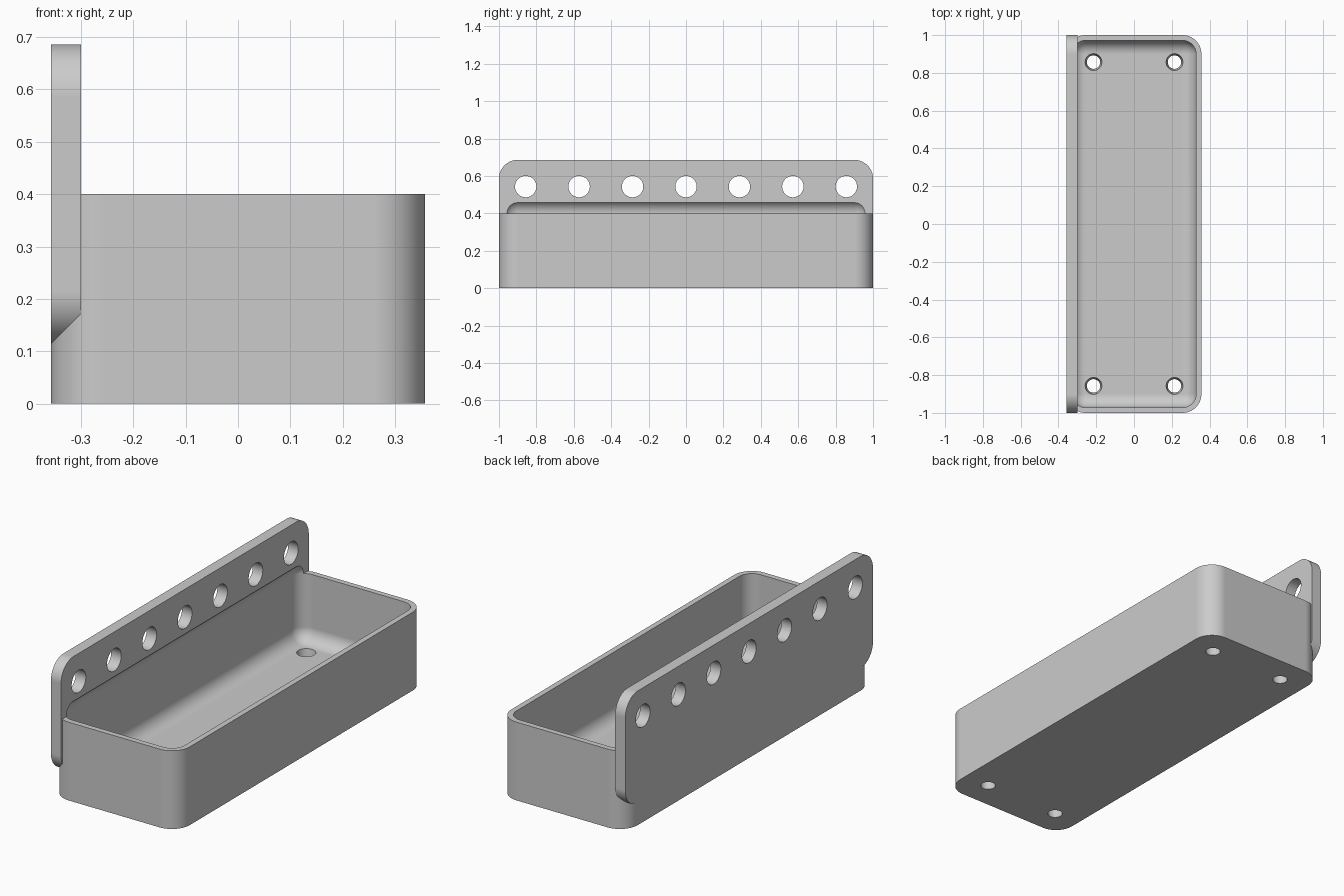
import bpy, bmesh, math
from mathutils import Matrix, Vector

cube = bpy.data.objects.get("Cube")
if cube:
    bpy.data.objects.remove(cube, do_unlink=True)

UNIT = 1 / 35                      # one wall thickness
HALF_W, HALF_L, TRAY_H = 12.5 * UNIT, 35 * UNIT, 14 * UNIT
PANEL_T, PANEL_LOW, PANEL_TOP = 2 * UNIT, 4 * UNIT, 24 * UNIT
WALL, FLOOR, RADIUS = UNIT, 2 * UNIT, 3.5 * UNIT

grey = bpy.data.materials.new("light grey")
grey.use_nodes = True
colour = (0.6, 0.6, 0.6, 1)
grey.diffuse_color = colour
grey.node_tree.nodes["Principled BSDF"].inputs["Base Color"].default_value = colour


def finish(name, bm):
    bmesh.ops.recalc_face_normals(bm, faces=bm.faces)
    mesh = bpy.data.meshes.new(name)
    bm.to_mesh(mesh)
    bm.free()
    mesh.materials.append(grey)
    obj = bpy.data.objects.new(name, mesh)
    bpy.context.collection.objects.link(obj)
    return obj


def box(name, low, high, radius, axis=None, segments=16):
    """Box with the edges along one axis rounded, or every edge if axis is None."""
    low, high = Vector(low), Vector(high)
    bm = bmesh.new()
    size = Matrix.Diagonal((*(high - low), 1))
    bmesh.ops.create_cube(bm, size=1, matrix=Matrix.Translation((low + high) / 2) @ size)
    edges = [e for e in bm.edges if axis is None
             or abs((e.verts[0].co - e.verts[1].co)[axis]) > 1e-4]
    bmesh.ops.bevel(bm, geom=edges, offset=radius, segments=segments,
                    profile=0.5, affect='EDGES')
    return finish(name, bm)


def drills(name, points, r_low, r_high, depth, turn=Matrix()):
    """A set of round cutters, one centred at each point."""
    bm = bmesh.new()
    for p in points:
        bmesh.ops.create_cone(bm, cap_ends=True, segments=48, radius1=r_low, radius2=r_high,
                              depth=depth, matrix=Matrix.Translation(p) @ turn)
    return finish(name, bm)


def combine(target, other, operation):
    mod = target.modifiers.new(other.name, 'BOOLEAN')
    mod.object, mod.operation, mod.solver = other, operation, 'EXACT'
    bpy.context.view_layer.objects.active = target
    bpy.ops.object.modifier_apply(modifier=mod.name)
    bpy.data.objects.remove(other, do_unlink=True)


# Tray body and the tall mounting panel along its right side
tray = box("tray_with_panel", (-HALF_W, -HALF_L, 0), (HALF_W, HALF_L, TRAY_H), RADIUS, axis=2)
panel = box("panel", (-HALF_W, -HALF_L, PANEL_LOW),
            (-HALF_W + PANEL_T, HALF_L, PANEL_TOP), RADIUS, axis=0)
combine(tray, panel, 'UNION')

# Rounded cavity, which also scoops a shallow recess into the panel
cavity = box("cavity", (-HALF_W + WALL, -HALF_L + WALL, FLOOR),
             (HALF_W - WALL, HALF_L - WALL, 16.5 * UNIT), RADIUS - WALL)
combine(tray, cavity, 'DIFFERENCE')

# Row of seven holes through the panel
row = [(-HALF_W + PANEL_T / 2, 10 * i * UNIT, 19 * UNIT) for i in range(-3, 4)]
combine(tray, drills("panel_holes", row, 2 * UNIT, 2 * UNIT, 0.2,
                     Matrix.Rotation(math.pi / 2, 4, 'Y')), 'DIFFERENCE')

# Four tapered holes through the floor, wider at the top
corners = [(x * UNIT, y * UNIT, FLOOR / 2) for x in (-7.5, 7.5) for y in (-30, 30)]
combine(tray, drills("floor_holes", corners, 0.031, 0.049, 2 * FLOOR), 'DIFFERENCE')

# Smooth fillets with crisp edges and evenly shaded flats
bpy.ops.object.select_all(action='DESELECT')
tray.select_set(True)
bpy.context.view_layer.objects.active = tray
bpy.ops.object.shade_smooth_by_angle(angle=math.radians(30))
weighted = tray.modifiers.new("even_shading", 'WEIGHTED_NORMAL')
weighted.keep_sharp = True
